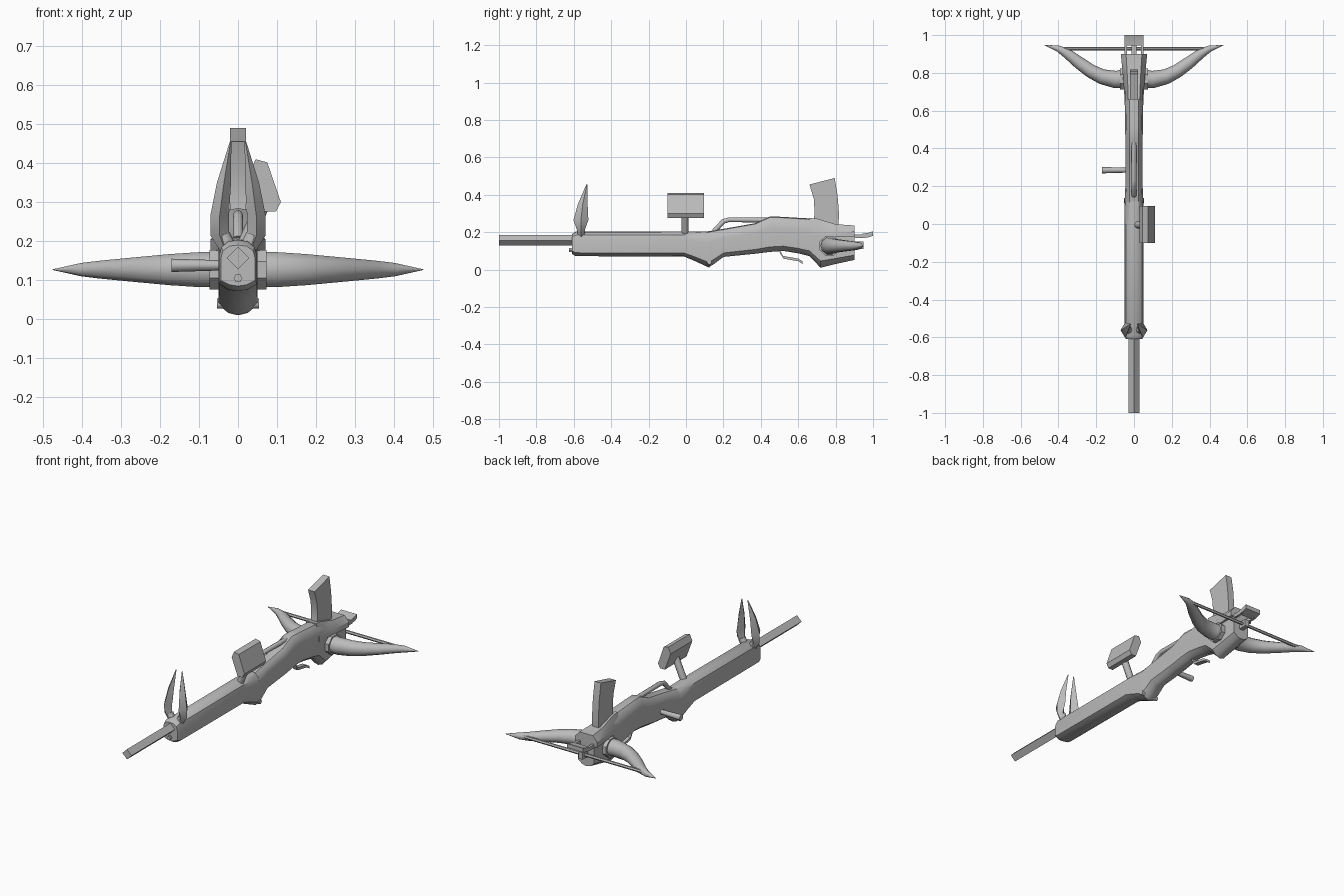
import bpy, bmesh, math
from mathutils import Vector

grey = bpy.data.materials.new("gunmetal grey")
grey.diffuse_color = (0.5, 0.5, 0.5, 1)


def finish(name, bm, angle=35):
    bmesh.ops.recalc_face_normals(bm, faces=bm.faces)
    me = bpy.data.meshes.new(name)
    bm.to_mesh(me)
    bm.free()
    ob = bpy.data.objects.new(name, me)
    bpy.context.collection.objects.link(ob)
    me.materials.append(grey)
    bpy.ops.object.select_all(action='DESELECT')
    ob.select_set(True)
    bpy.context.view_layer.objects.active = ob
    bpy.ops.object.shade_smooth_by_angle(angle=math.radians(angle))
    return ob


def loft(name, rings, angle=35):
    """Skin a row of equal-sized point rings and cap both ends."""
    bm = bmesh.new()
    rows = [[bm.verts.new(p) for p in r] for r in rings]
    n = len(rows[0])
    for a, b in zip(rows, rows[1:]):
        for i in range(n):
            j = (i + 1) % n
            bm.faces.new((a[i], a[j], b[j], b[i]))
    bm.faces.new(rows[0])
    bm.faces.new(rows[-1])
    return finish(name, bm, angle)


def tube(name, path, radii, sides=8, angle=50):
    """Round rod through a bent path."""
    pts = [Vector(p) for p in path]
    if not isinstance(radii, (list, tuple)):
        radii = [radii] * len(pts)
    rings = []
    for k, (p, r) in enumerate(zip(pts, radii)):
        d = (pts[min(k + 1, len(pts) - 1)] - pts[max(k - 1, 0)]).normalized()
        u = d.cross(Vector((0, 0, 1)) if abs(d.z) < 0.95 else Vector((0, 1, 0))).normalized()
        v = d.cross(u)
        rings.append([p + r * (u * math.cos(t) + v * math.sin(t))
                      for t in (2 * math.pi * i / sides for i in range(sides))])
    return loft(name, rings, angle)


def box(name, x, y, z):
    return loft(name, [[(x[0], b, z[0]), (x[1], b, z[0]), (x[1], b, z[1]), (x[0], b, z[1])] for b in y])


# Body cross-section: half width w, from height lo to height hi
HALF = [(0, -1), (0.5, -0.94), (1, -0.72), (1, 0.35), (0.88, 0.72), (0.5, 0.95), (0, 1)]
SECTION = HALF + [(-x, z) for x, z in HALF[-2:0:-1]]


def body_ring(y, w, lo, hi):
    c, h = (lo + hi) / 2, (hi - lo) / 2
    return [(x * w, y, c + z * h) for x, z in SECTION]


# Fore-end and stock
loft("fore_end", [body_ring(*s) for s in [
    (-0.61, 0.044, 0.085, 0.19), (-0.59, 0.049, 0.072, 0.203), (-0.01, 0.049, 0.07, 0.205),
    (0.05, 0.049, 0.045, 0.205), (0.125, 0.05, 0.01, 0.203)]])
loft("stock", [body_ring(*s) for s in [
    (0.12, 0.05, 0.012, 0.205), (0.15, 0.048, 0.03, 0.21), (0.2, 0.046, 0.068, 0.218),
    (0.37, 0.046, 0.085, 0.248), (0.45, 0.046, 0.095, 0.285), (0.52, 0.047, 0.1, 0.282),
    (0.6, 0.048, 0.087, 0.277), (0.66, 0.05, 0.072, 0.274), (0.72, 0.05, 0.01, 0.268),
    (0.8, 0.05, 0.03, 0.242), (0.9, 0.05, 0.052, 0.235)]])

# Flared rear cover
loft("rear_cover", [[(-w, y, 0.175), (w, y, 0.175), (w, y, 0.205), (w * 0.6, y, t), (-w * 0.6, y, t), (-w, y, 0.205)]
                    for y, w, t in [(0.66, 0.051, 0.276), (0.7, 0.052, 0.273), (0.8, 0.06, 0.243), (0.9, 0.07, 0.236)]])

# Four-sided barrel and the stud below it
tube("barrel", [(0, -1, 0.157), (0, -0.6, 0.157)], 0.029, 4, 30)
tube("front_stud", [(0, -0.625, 0.105), (0, -0.6, 0.105)], 0.011, 6)
tube("hinge_pin", [(-0.054, 0.125, 0.04), (0.054, 0.125, 0.04)], 0.013)

# Top magazine
loft("magazine", [[(-0.02, a, za), (0.02, a, za), (0.02, b, zb), (-0.02, b, zb)] for a, za, b, zb in [
    (0.68, 0.25, 0.815, 0.23), (0.688, 0.3, 0.818, 0.3), (0.683, 0.38, 0.81, 0.4), (0.66, 0.455, 0.795, 0.49)]])

for s, side in ((1, "right"), (-1, "left")):
    # Curved bow limbs with their sockets
    limb = [(0.04, 0.77, 0.05, 0.048), (0.1, 0.765, 0.046, 0.047), (0.17, 0.78, 0.04, 0.042),
            (0.23, 0.81, 0.036, 0.036), (0.29, 0.853, 0.033, 0.03), (0.35, 0.9, 0.027, 0.024),
            (0.4, 0.928, 0.017, 0.018), (0.475, 0.948, 0.001, 0.001)]
    rings = []
    for k, (x, y, w, h) in enumerate(limb):
        a, b = limb[max(k - 1, 0)], limb[min(k + 1, len(limb) - 1)]
        d = Vector((b[0] - a[0], b[1] - a[1])).normalized()
        rings.append([(s * (x - d.y * w * math.cos(t)), y + d.x * w * math.cos(t), 0.127 + h * math.sin(t))
                      for t in (math.pi * i / 5 for i in range(10))])
    loft(side + "_limb", rings, 50)
    loft(side + "_limb_socket", [[(s * x, 0.768 + 0.06 * math.cos(t), 0.127 + 0.055 * math.sin(t))
                                  for t in (math.pi * i / 4 + math.pi / 8 for i in range(8))] for x in (0.03, 0.073)])
    # Raised front blades
    blade = [(0.032, -0.56, 0.175, 0.014, 0.016), (0.047, -0.562, 0.215, 0.024, 0.022),
             (0.047, -0.562, 0.265, 0.024, 0.04), (0.036, -0.552, 0.35, 0.018, 0.026),
             (0.019, -0.53, 0.455, 0.002, 0.003)]
    loft(side + "_blade", [[(s * (x + w), y, z), (s * x, y + d, z), (s * (x - w), y, z), (s * x, y - d, z)]
                           for x, y, z, w, d in blade], 25)
    tube(side + "_blade_pivot", [(s * 0.02, -0.56, 0.175), (s * 0.04, -0.56, 0.215)], 0.02)
    # Charging handle arms
    box(side + "_handle_arm", sorted((s * 0.036, s * 0.05)), (0.86, 0.96), (0.168, 0.188))

# Charging handle cross bar, catch and bowstring
loft("handle_bar", [[(-0.05, y, z - 0.012), (0.05, y, z - 0.012), (0.05, y, z + 0.012), (-0.05, y, z + 0.012)]
                    for y, z in [(0.945, 0.18), (0.98, 0.186), (1.0, 0.193)]])
box("string_catch", (-0.013, 0.013), (0.88, 0.95), (0.11, 0.15))
tube("bowstring", [(-0.4, 0.927, 0.13), (0.4, 0.927, 0.13)], 0.009, 6)

# Offset optic on its post
PANEL = [(0.03, 0.375), (0.045, 0.41), (0.075, 0.402), (0.11, 0.3), (0.097, 0.276), (0.067, 0.276)]
loft("optic", [[(x, y, z) for x, z in PANEL] for y in (-0.1, 0.095)])
tube("optic_post", [(0.012, -0.005, 0.18), (0.07, -0.005, 0.31)], 0.019)

# Carry bar, side peg and trigger
tube("carry_bar", [(0, 0.15, 0.205), (0, 0.2, 0.258), (0, 0.23, 0.267), (0, 0.44, 0.265)], 0.013)
tube("side_peg", [(-0.17, 0.285, 0.138), (-0.04, 0.285, 0.138)], [0.017, 0.013])
loft("trigger", [[(-0.014, y, z - 0.007), (0.014, y, z - 0.007), (0.014, y, z + 0.007), (-0.014, y, z + 0.007)]
                 for y, z in [(0.5, 0.1), (0.52, 0.066), (0.6, 0.052), (0.622, 0.038)]])
